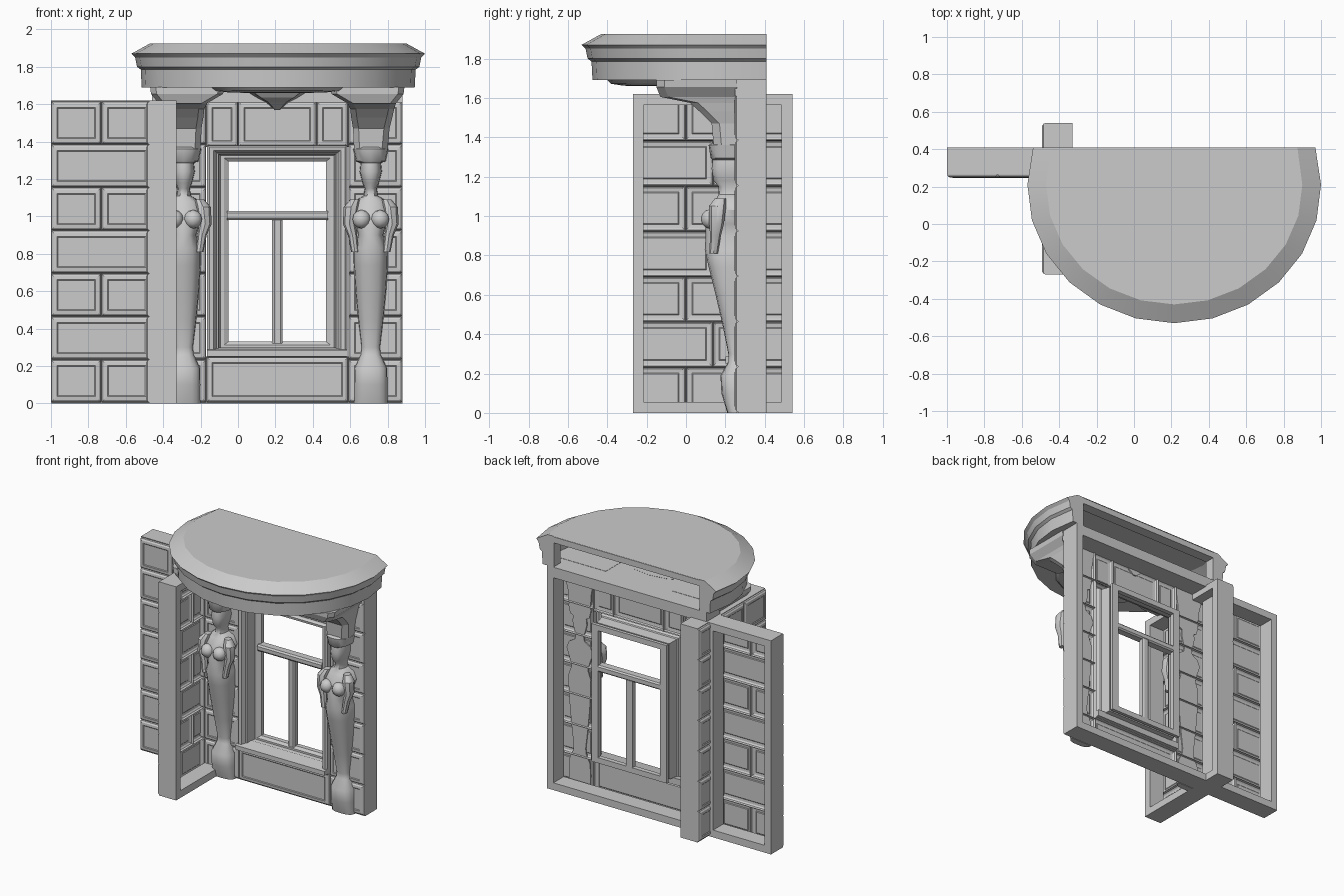
import bpy, bmesh
from math import sin, cos, pi, radians
from mathutils import Matrix, Vector

if "Cube" in bpy.data.objects:
    bpy.data.objects.remove(bpy.data.objects["Cube"])

CX = 0.21          # symmetry axis of the window bay
MIRROR = Matrix.Translation((2 * CX, 0, 0)) @ Matrix.Diagonal((-1, 1, 1, 1))


def make(name, bm, mat=None, smooth=None):
    if mat is not None:
        bm.transform(mat)
    bmesh.ops.recalc_face_normals(bm, faces=bm.faces)
    me = bpy.data.meshes.new(name)
    bm.to_mesh(me)
    bm.free()
    ob = bpy.data.objects.new(name, me)
    bpy.context.collection.objects.link(ob)
    if smooth:
        bpy.ops.object.select_all(action='DESELECT')
        ob.select_set(True)
        bpy.context.view_layer.objects.active = ob
        bpy.ops.object.shade_smooth_by_angle(angle=radians(smooth))
    return ob


def loft(bm, rings, closed=True, caps=(False, False), loop=False):
    rows = [[bm.verts.new(p) for p in r] for r in rings]
    n = len(rows[0])
    pairs = list(zip(rows, rows[1:])) + ([(rows[-1], rows[0])] if loop else [])
    for a, b in pairs:
        for i in range(n if closed else n - 1):
            j = (i + 1) % n
            bm.faces.new((a[i], a[j], b[j], b[i]))
    if caps[0]:
        bm.faces.new(rows[0][::-1])
    if caps[1]:
        bm.faces.new(rows[-1])
    return rows


def rect(x0, x1, z0, z1, y):
    return [(x0, y, z0), (x1, y, z0), (x1, y, z1), (x0, y, z1)]


def box(bm, x0, x1, y0, y1, z0, z1):
    loft(bm, [rect(x0, x1, z0, z1, y0), rect(x0, x1, z0, z1, y1)], caps=(True, True))


def brick(bm, x0, x1, z0, z1, y):
    # cushion-faced block, open at the back
    prof = [(0, .008), (.004, -.008), (.014, -.016), (.032, -.018), (.037, -.014)]
    loft(bm, [rect(x0 + d, x1 - d, z0 + d, z1 - d, y + h) for d, h in prof], caps=(False, True))


def frame(bm, x0, x1, z0, z1, y0, y1, b):
    loft(bm, [rect(x0, x1, z0, z1, y0), rect(x0, x1, z0, z1, y1),
              rect(x0 + b, x1 - b, z0 + b, z1 - b, y1),
              rect(x0 + b, x1 - b, z0 + b, z1 - b, y0 + .02)], loop=True)


ROW = 1.61 / 7
rows_z = [.005 + i * ROW for i in range(8)]


# wall panels: open-backed frame with seven courses of blocks
def panel(name, w, mat):
    bm = bmesh.new()
    frame(bm, 0, w, 0, 1.62, 0, .145, .055)
    for i in range(7):
        cuts = [0, w * .5, w] if i % 2 == 0 else [0, w]
        if w > .7:
            cuts = [0, w * .33, w * .67, w] if i % 2 == 0 else [0, w * .5, w]
        for a, b in zip(cuts, cuts[1:]):
            brick(bm, a, b, rows_z[i], rows_z[i + 1], 0)
    make(name, bm, mat)


panel("side_wall", .54, Matrix.Translation((-1, .265, 0)))
panel("cross_wall", .81, Matrix.Translation((-.475, .54, 0)) @ Matrix.Rotation(-pi / 2, 4, 'Z'))

# window bay wall
bm = bmesh.new()
frame(bm, -.46, .88, 0, 1.69, .265, .41, .055)
box(bm, -.46, .88, .25, .41, 1.61, 1.69)
for i in range(7):
    z0, z1 = rows_z[i], rows_z[i + 1]
    for a, b in ((-.46, -.17), (.59, .88)):
        brick(bm, a, b, z0, z1, .265)
brick(bm, -.17, .59, .005, .25, .262)
for a, b in ((-.17, 0), (0, .42), (.42, .59)):
    brick(bm, a, b, 1.37, rows_z[7], .265)
make("bay_wall", bm)

# window casing, stepped inwards
bm = bmesh.new()
steps = [(0, .28), (0, .235), (.012, .222), (.035, .225), (.05, .255), (.06, .26),
         (.072, .335), (.09, .335), (.115, .35), (.115, .385), (.06, .385), (.06, .36)]
loft(bm, [rect(-.165 + d, .585 - d, .245 + .75 * d, 1.38 - .75 * d, y) for d, y in steps])
make("window_casing", bm)

# window bars and sill
bm = bmesh.new()
loft(bm, [rect(.182 - d, .238 + d, .32, .985, y) for d, y in
          ((-.012, .335), (0, .345), (0, .38), (-.012, .385))], caps=(True, True))
make("window_mullion", bm)
bm = bmesh.new()
loft(bm, [rect(-.06, .48, .98 + d, 1.03 - d, y) for d, y in
          ((.012, .315), (0, .325), (0, .375), (.01, .385))], caps=(True, True))
make("window_transom", bm)
bm = bmesh.new()
loft(bm, [rect(-.165, .585, .252, .285, .2), rect(-.165, .585, .25, .30, .3)], caps=(True, True))
make("window_sill", bm)

# balcony shell: half-oval slab with moulded edge, hollow and open at the back
bm = bmesh.new()
SEG = 14
prof = [(.10, 1.925), (.0, 1.87), (.02, 1.85), (.03, 1.80), (.05, 1.785), (.055, 1.69)]
rings = []
for o, z in prof:
    r = []
    for i in range(SEG + 1):
        t = radians(-16 + 212 * i / SEG)
        y = .41 if i in (0, SEG) else .2 - (.73 - o) * sin(t)
        r.append((CX + .005 + (.785 - o) * cos(t), y, z))
    rings.append(r)
rows = loft(bm, rings, closed=False)
bm.faces.new(rows[0])
bm.faces.new(rows[-1][::-1])
for k, xi in ((0, .82), (SEG, -.40)):
    bm.faces.new([r[k] for r in rows] + [bm.verts.new((xi, .41, z)) for z in (1.69, 1.925)])
make("balcony", bm, smooth=25)
bm = bmesh.new()
box(bm, -.40, .82, .33, .41, 1.875, 1.92)
for a, b in ((-.43, -.40), (.82, .85)):
    box(bm, a, b, .33, .409, 1.695, 1.92)
make("balcony_back_rim", bm)

# relief beneath the balcony
bm = bmesh.new()
rel = [(1, 1.692), (.93, 1.672), (.7, 1.662), (.3, 1.66)]
loft(bm, [[(CX + .36 * s * cos(a * pi / 8), -.13 + .27 * s * sin(a * pi / 8), z)
           for a in range(16)] for s, z in rel], caps=(False, True))
make("soffit_relief", bm, smooth=30)
bm = bmesh.new()
loft(bm, [[(CX - w, .26, z), (CX - w * .8, y, z), (CX + w * .8, y, z), (CX + w, .26, z)]
          for z, w, y in ((1.69, .2, .06), (1.635, .11, .1), (1.61, .06, .15), (1.57, .015, .2))],
     caps=(False, True))
make("keystone_ornament", bm)

# corbels and figure columns, mirrored about the window axis
FX = .71
body = [(0, .09, .21), (.1, .09, .18), (.19, .088, .175), (.26, .055, .215), (.30, .05, .215),
        (.45, .068, .185), (.6, .083, .15), (.74, .092, .115), (.83, .093, .095),
        (.90, .068, .10), (.96, .085, .10), (1.03, .11, .12), (1.08, .09, .15),
        (1.11, .04, .165), (1.15, .032, .165), (1.18, .045, .14), (1.24, .06, .13),
        (1.285, .055, .135), (1.295, .08, .125), (1.36, .095, .115), (1.37, .085, .13)]
corbel = [(1.692, .49, .89, -.15), (1.655, .50, .885, -.15), (1.605, .585, .845, -.13),
          (1.575, .60, .835, .02), (1.53, .605, .825, .07), (1.47, .615, .81, .13), (1.36, .62, .80, .14)]


def limb(bm, pts):
    loft(bm, [[(x + r * cos(a * pi / 4), y + r * 1.1 * sin(a * pi / 4), z) for a in range(8)]
              for x, y, z, r in pts], caps=(True, True))


for side, mat in (("right", Matrix()), ("left", MIRROR)):
    bm = bmesh.new()
    loft(bm, [[(x0, .26, z), (x0, yf + .04, z), (x0 + .03, yf, z), (x1 - .03, yf, z),
               (x1, yf + .04, z), (x1, .26, z)] for z, x0, x1, yf in corbel], caps=(True, True))
    make(side + "_corbel", bm, mat)

    bm = bmesh.new()
    rings = []
    for z, w, yf in body:
        ring = []
        for i in range(9):
            t = pi * i / 8
            c, s = cos(t), sin(t)
            ring.append((FX + w * (abs(c) ** .75) * (1 if c > 0 else -1), .26 - (.26 - yf) * s ** .75 if s > 1e-6 else .26, z))
        rings.append(ring)
    loft(bm, rings, caps=(True, True))
    for sx in (-1, 1):
        limb(bm, [(FX + sx * .085, .175, 1.09, .025), (FX + sx * .105, .16, 1.05, .04),
                  (FX + sx * .115, .155, .96, .034), (FX + sx * .098, .15, .90, .025),
                  (FX + sx * .085, .14, .81, .02)])
        bmesh.ops.create_uvsphere(bm, u_segments=10, v_segments=6, radius=.05,
                                  matrix=Matrix.Translation((FX + sx * .05, .125, .985)))
    make(side + "_figure_column", bm, mat, smooth=40)
